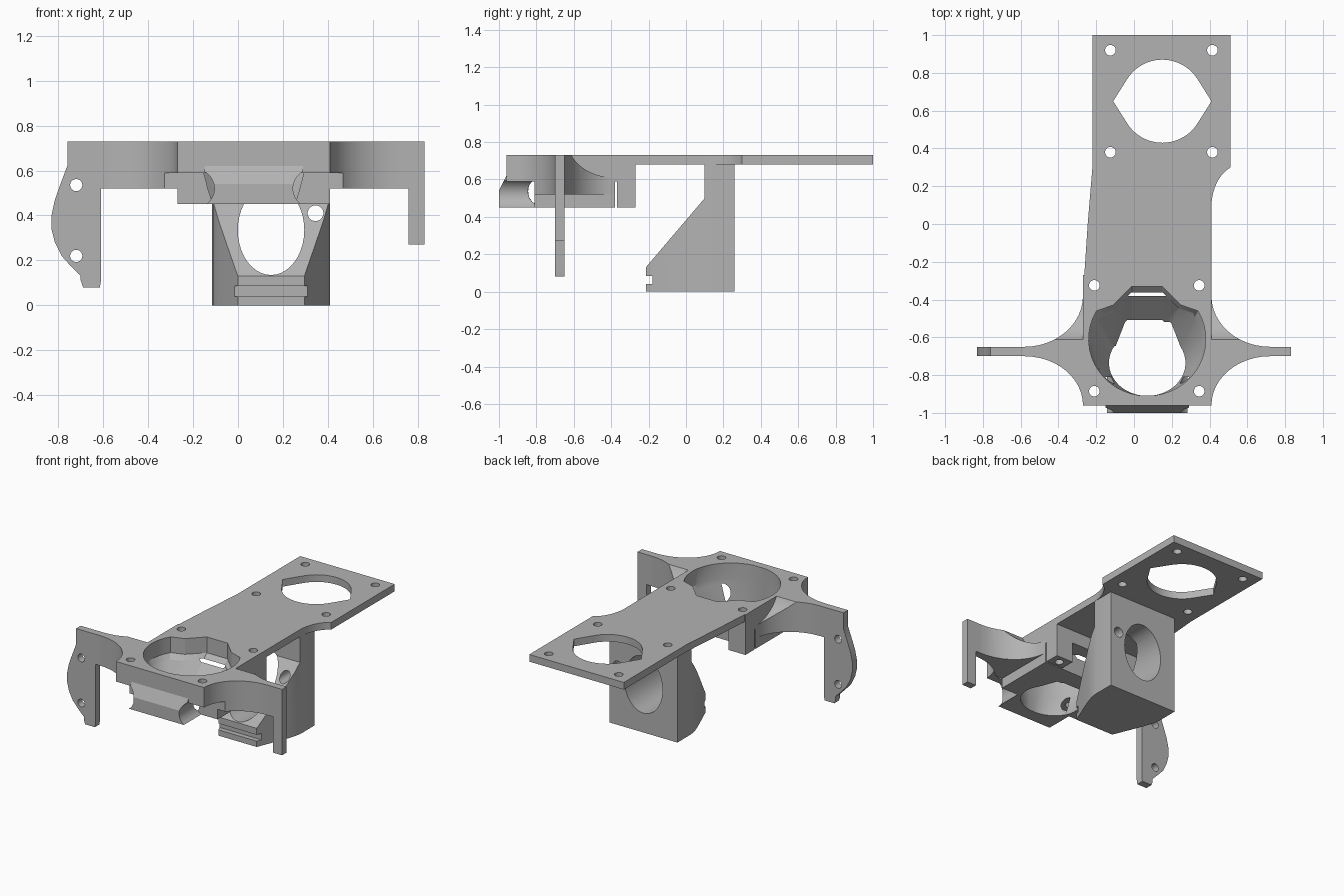
import bpy, bmesh
from math import sin, cos, pi, radians, acos
from mathutils import Vector

if "Cube" in bpy.data.objects:
    bpy.data.objects.remove(bpy.data.objects["Cube"])

grey = bpy.data.materials.new("plain grey")
grey.use_nodes = True
grey.diffuse_color = (0.45, 0.45, 0.45, 1)
grey.node_tree.nodes["Principled BSDF"].inputs["Base Color"].default_value = grey.diffuse_color

MID = 0.07          # symmetry line of the front body
L, R = -0.27, 0.41  # body sides


def loft(name, rings):
    """Closed solid through rings holding equal numbers of points."""
    bm = bmesh.new()
    rows = [[bm.verts.new(p) for p in ring] for ring in rings]
    n = len(rows[0])
    for a, b in zip(rows, rows[1:]):
        for i in range(n):
            bm.faces.new((a[i], a[(i + 1) % n], b[(i + 1) % n], b[i]))
    bm.faces.new(rows[0])
    bm.faces.new(rows[-1])
    bmesh.ops.recalc_face_normals(bm, faces=bm.faces)
    mesh = bpy.data.meshes.new(name)
    bm.to_mesh(mesh)
    bm.free()
    mesh.materials.append(grey)
    obj = bpy.data.objects.new(name, mesh)
    bpy.context.collection.objects.link(obj)
    return obj


def prism(name, pts, axis, lo, hi):
    place = {"x": lambda p, h: (h, p[0], p[1]),
             "y": lambda p, h: (p[0], h, p[1]),
             "z": lambda p, h: (p[0], p[1], h)}[axis]
    return loft(name, [[place(p, h) for p in pts] for h in (lo, hi)])


def box(name, x0, x1, y0, y1, z0, z1):
    return prism(name, [(x0, y0), (x1, y0), (x1, y1), (x0, y1)], "z", z0, z1)


def arc(cx, cy, rx, ry, a0, a1, n=12):
    return [(cx + rx * cos(radians(a0 + (a1 - a0) * i / n)),
             cy + ry * sin(radians(a0 + (a1 - a0) * i / n))) for i in range(n + 1)]


def rod(name, cx, cy, rx, ry, axis, lo, hi):
    return prism(name, arc(cx, cy, rx, ry, 0, 360, 40)[:-1], axis, lo, hi)


def cut(obj, cutters):
    bpy.context.view_layer.objects.active = obj
    for c in cutters:
        c.hide_render = True
        m = obj.modifiers.new("cut", "BOOLEAN")
        m.operation, m.solver, m.object = "DIFFERENCE", "EXACT", c
        bpy.ops.object.modifier_apply(modifier=m.name)


parts = []

# Cutters: screw holes, pointed round window, tapered front bore
front_holes = [rod("cutter", x, y, 0.028, 0.028, "z", 0.3, 0.9)
               for x in (-0.21, 0.345) for y in (-0.885, -0.325)]
rear_holes = [rod("cutter", x, y, 0.028, 0.028, "z", 0.6, 0.9)
              for x in (-0.125, 0.415) for y in (0.38, 0.92)]
t = acos(0.22 / 0.26) * 180 / pi
window_pts = (arc(0.15, 0.65, 0.22, 0.22, t, 180 - t, 20) + [(-0.11, 0.65)]
              + arc(0.15, 0.65, 0.22, 0.22, 180 + t, 360 - t, 20) + [(0.41, 0.65)])
window = prism("cutter", window_pts, "z", 0.6, 0.9)

bore_half = [(0.08, -0.33), (0.25, -0.43)] + arc(0.07, -0.61, 0.31, 0.30, 30, -82, 14)
low_half = [(0.08, -0.53), (0.18, -0.53)] + arc(0.07, -0.75, 0.19, 0.16, 30, -82, 14)
bore_half[0], low_half[0] = (0.15, -0.33), (0.15, -0.53)


def mirrored(half):
    return half + [(2 * MID - x, y) for x, y in reversed(half)]


top_ring, low_ring = mirrored(bore_half), mirrored(low_half)
bore = loft("cutter", [[(x, y, z) for x, y in ring] for ring, z in
                       ((low_ring, 0.43), (top_ring, 0.62), (top_ring, 0.8))])

# Top plate with waisted sides
plate_pts = ([(-0.22, 1), (0.51, 1), (0.51, 0.30)]
             + arc(0.57, 0.09, 0.16, 0.225, 112, 180, 10)
             + [(R, -0.27), (-0.263, -0.27), (-0.245, 0), (-0.22, 0.30)])
plate = prism("top_plate", plate_pts, "z", 0.68, 0.73)
cut(plate, rear_holes + [window])
parts.append(plate)

# Front body: upper ring and lower block
upper = box("upper_body", L, R, -0.96, -0.27, 0.59, 0.73)
cut(upper, front_holes + [bore])
lower = box("lower_body", L, R, -0.81, -0.38, 0.45, 0.59)
cut(lower, [bore])
parts += [upper, lower]

# Screw posts behind the lower block
for name, x0, x1 in (("right_post", L, -0.14), ("left_post", 0.28, R)):
    post = box(name, x0, x1, -0.37, -0.27, 0.45, 0.60)
    cut(post, front_holes)
    parts.append(post)

# Chin clip with scooped ends
chin = prism("chin_clip", [(-0.96, 0.62), (-1, 0.54), (-1, 0.45), (-0.80, 0.45),
                           (-0.80, 0.62)], "x", -0.15, 0.29)
scoops = [rod("cutter", x, 0.52, 0.085, 0.085, "y", -1.1, -0.7) for x in (-0.19, 0.33)]
cut(chin, scoops + [bore])
parts.append(chin)

# Flared arm roots, scooped on the rear top and raised under the front
under = box("cutter", -1, 1, -1.1, -0.81, 0.4, 0.59)
dip = prism("cutter", [(-0.64, 0.8), (-0.64, 0.73)]
            + arc(-0.38, 0.80, 0.25, 0.19, 200, 270, 10)
            + [(-0.2, 0.61), (-0.2, 0.8)], "x", -1, 1)
for name, side, edge in (("right_flare", -1, L), ("left_flare", 1, R)):
    tip = edge + side * 0.31
    front = arc(0, 0, 0.31, 0.26, 0, 90)
    pts = [(tip - side * x, -0.96 + y) for x, y in front]
    pts += [(tip - side * x, -0.38 - y * 0.27 / 0.26) for x, y in reversed(front)]
    flare = prism(name, pts, "z", 0.52, 0.73)
    cut(flare, [under, dip])
    parts.append(flare)

# Right arm with curved bracket, left arm with plain leg
right_pts = [(-0.57, 0.73), (-0.76, 0.73), (-0.76, 0.62), (-0.79, 0.54), (-0.815, 0.47),
             (-0.83, 0.40), (-0.83, 0.34), (-0.815, 0.28), (-0.785, 0.22), (-0.74, 0.17),
             (-0.70, 0.13), (-0.70, 0.11), (-0.69, 0.08), (-0.615, 0.08), (-0.61, 0.11),
             (-0.61, 0.52), (-0.57, 0.52)]
right_arm = prism("right_arm", right_pts, "y", -0.70, -0.65)
cut(right_arm, [rod("cutter", -0.72, z, 0.027, 0.027, "y", -0.8, -0.5) for z in (0.535, 0.22)])
left_arm = prism("left_arm", [(0.71, 0.73), (0.83, 0.73), (0.83, 0.27), (0.76, 0.27),
                              (0.76, 0.52), (0.71, 0.52)], "y", -0.70, -0.65)
parts += [right_arm, left_arm]

# Support column: tapered plan, sloped front, notch and tunnel
CX = 0.147
half = [(0.148, -0.215), (0.195, -0.10), (0.235, 0), (0.255, 0.06), (0.263, 0.11), (0.263, 0.26)]
column = prism("support_column", [(CX + x, y) for x, y in half]
               + [(CX - x, y) for x, y in reversed(half)], "z", 0, 0.69)
slope = prism("cutter", [(-0.4, 0.13), (-0.215, 0.13), (0.10, 0.50), (0.10, 0.8), (-0.4, 0.8)],
              "x", -0.5, 0.8)
notch = box("cutter", -0.5, 0.8, -0.4, -0.18, 0.04, 0.085)
tunnel = rod("cutter", CX, 0.335, 0.148, 0.20, "y", -0.5, 0.5)
bolt = rod("cutter", 0.345, 0.41, 0.035, 0.035, "y", -0.5, 0.5)
cut(column, [slope, notch, tunnel, bolt])
parts.append(column)

# Remove cutters, then smooth curved walls while keeping sharp edges
for o in [o for o in bpy.data.objects if o.name.startswith("cutter")]:
    bpy.data.objects.remove(o)
for o in bpy.context.selected_objects:
    o.select_set(False)
for o in parts:
    o.select_set(True)
bpy.context.view_layer.objects.active = parts[0]
bpy.ops.object.shade_smooth_by_angle(angle=radians(25))
